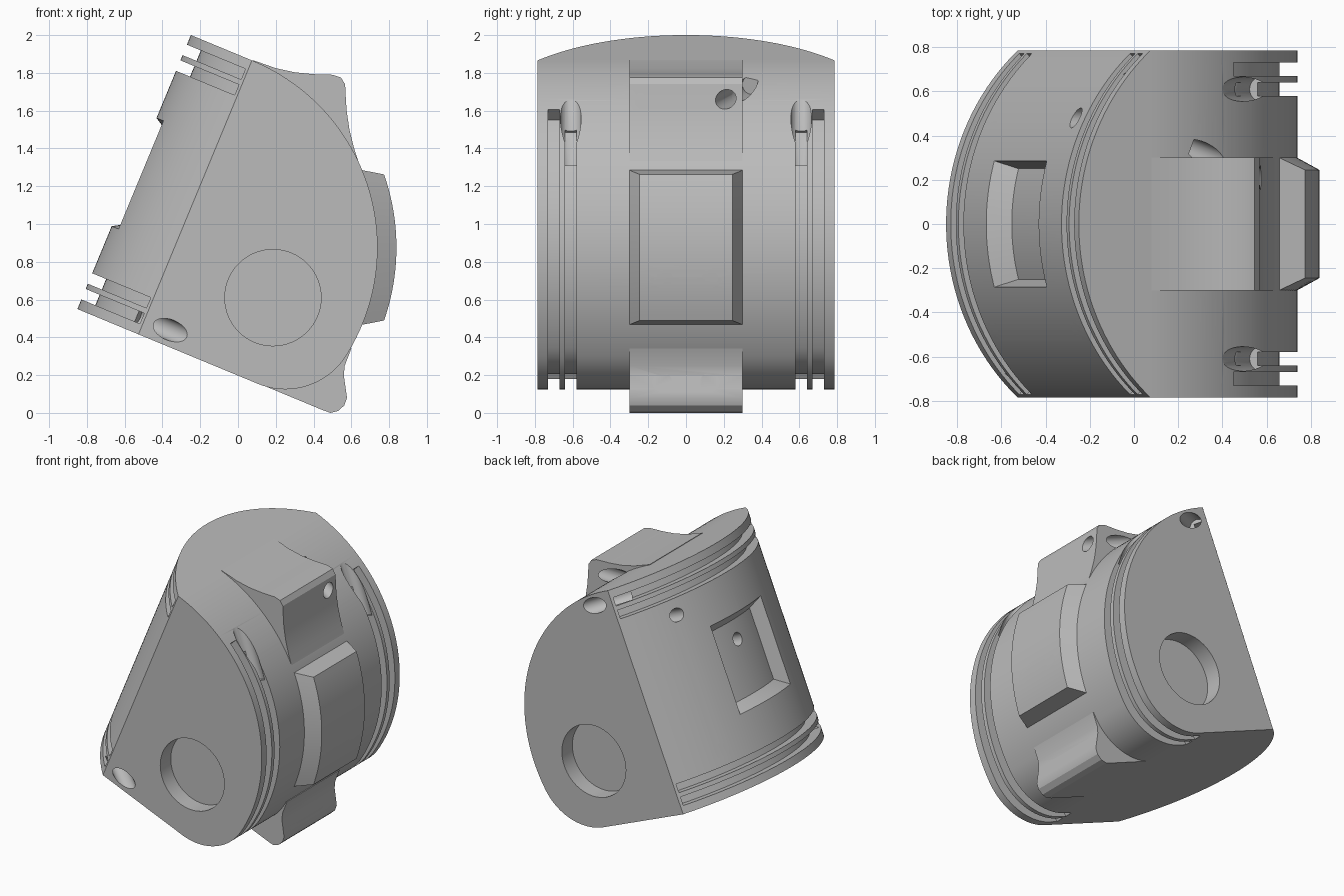
import bpy, bmesh
from math import radians, sin, cos, asin, hypot, atan2, degrees
from mathutils import Matrix, Vector

cube = bpy.data.objects.get("Cube")
if cube:
    bpy.data.objects.remove(cube)

grey = bpy.data.materials.new("plain grey")
grey.use_nodes = True
GREY = (0.5, 0.5, 0.5, 1)
grey.diffuse_color = GREY
grey.node_tree.nodes["Principled BSDF"].inputs["Base Color"].default_value = GREY

# Frames: (a, b, h) -> side profile extruded along y, or barrel section extruded along the tilted axis
TILT = radians(22.5)
SIDE = Matrix(((1, 0, 0, 0), (0, 0, 1, 0), (0, 1, 0, 0), (0, 0, 0, 1)))
BARREL = Matrix.Translation((-0.55, 0, 1.275)) @ Matrix.Rotation(TILT, 4, 'Y')
TILTED_SIDE = BARREL @ SIDE
HALF = 0.785          # half width of the body
R_BACK = 1.07         # large arc on the +x side
R_BARREL = 1.055      # curved face on the -x side
R_FILLET = 0.38
A = (0.355, HALF - R_BACK)                      # arc centre, tilted frame
FV = -HALF + R_FILLET
F = (A[0] + ((R_BACK - R_FILLET) ** 2 - (FV - A[1]) ** 2) ** 0.5, FV)
JOIN = degrees(atan2(F[1] - A[1], F[0] - A[0]))  # where arc meets fillet
A_WORLD = TILTED_SIDE @ Vector((A[0], A[1], 0))


def arc(c, r, a0, a1, n=40):
    steps = [radians(a0 + (a1 - a0) * i / n) for i in range(n + 1)]
    return [(c[0] + r * cos(t), c[1] + r * sin(t)) for t in steps]


def finish(name, bm, matrix):
    bm.transform(matrix)
    bmesh.ops.recalc_face_normals(bm, faces=bm.faces)
    mesh = bpy.data.meshes.new(name)
    bm.to_mesh(mesh)
    bm.free()
    mesh.materials.append(grey)
    ob = bpy.data.objects.new(name, mesh)
    bpy.context.collection.objects.link(ob)
    return ob


def prism(name, pts, lo, hi, matrix):
    bm = bmesh.new()
    ends = [[bm.verts.new((a, b, h)) for a, b in pts] for h in (lo, hi)]
    for ring in ends:
        bm.faces.new(ring)
    for i in range(len(pts)):
        j = (i + 1) % len(pts)
        bm.faces.new((ends[0][i], ends[0][j], ends[1][j], ends[1][i]))
    return finish(name, bm, matrix)


def curved_block(name, c, mid, inner, outer, matrix, n=20):
    """Drafted block on a cylinder; inner and outer are (radius, half angle, half width)."""
    bm = bmesh.new()
    rows = []
    for i in range(n + 1):
        row = []
        for (r, half, w), sides in ((inner, (-1, 1)), (outer, (1, -1))):
            t = radians(mid + half * (2 * i / n - 1))
            row += [bm.verts.new((c[0] + r * cos(t), c[1] + r * sin(t), s * w)) for s in sides]
        rows.append(row)
    for p, q in zip(rows, rows[1:]):
        for k in range(4):
            m = (k + 1) % 4
            bm.faces.new((p[k], p[m], q[m], q[k]))
    bm.faces.new(rows[0])
    bm.faces.new(rows[-1])
    return finish(name, bm, matrix)


def bore(p, q, r, matrix=Matrix(), n=32):
    p, q = Vector(p), Vector(q)
    bm = bmesh.new()
    bmesh.ops.create_cone(bm, cap_ends=True, segments=n, radius1=r, radius2=r, depth=(q - p).length)
    turn = (q - p).to_track_quat('Z', 'Y').to_matrix().to_4x4()
    return finish("cutter", bm, matrix @ Matrix.Translation((p + q) / 2) @ turn)


def apply_boolean(target, cutter, operation='DIFFERENCE'):
    mod = target.modifiers.new("cut", 'BOOLEAN')
    mod.object, mod.operation, mod.solver = cutter, operation, 'EXACT'
    bpy.context.view_layer.objects.active = target
    bpy.ops.object.modifier_apply(modifier=mod.name)


# Main body: tilted profile trimmed by the barrel face
outline = [(-0.1, HALF)] + arc(A, R_BACK, 90, JOIN, 64) + arc(F, R_FILLET, JOIN, -90, 32)[1:] + [(-0.1, -HALF)]
body = prism("body", outline, -HALF, HALF, TILTED_SIDE)
BC = (R_BARREL, 0)
edge = degrees(asin(HALF / R_BARREL))
section = arc(BC, R_BARREL, 180 - edge, 180 + edge, 64)
section = [(3, 1)] + [(section[0][0], 1)] + section + [(section[-1][0], -1), (3, -1)]
trim = prism("cutter", section, -2, 2, BARREL)
apply_boolean(body, trim, 'INTERSECT')

# Lugs and raised pad
upper_lug = prism("upper_lug", [
    (0.08, 1.867), (0.2, 1.825), (0.3, 1.803), (0.4, 1.793), (0.5, 1.79), (0.545, 1.775),
    (0.567, 1.74), (0.57, 1.68), (0.575, 1.6), (0.59, 1.5), (0.615, 1.4), (0.65, 1.29),
    (0.5, 1.3), (0.05, 1.75)], -0.3, 0.3, SIDE)
lower_lug = prism("lower_lug", [
    (0.13, 0.147), (0.45, 0.014), (0.49, 0), (0.53, 0.01), (0.563, 0.04), (0.577, 0.08),
    (0.57, 0.13), (0.56, 0.2), (0.565, 0.25), (0.6, 0.34), (0.3, 0.4)], -0.3, 0.3, SIDE)
back_pad = curved_block("back_pad", (A_WORLD.x, A_WORLD.z), 0, (1.05, 23.2, 0.311), (1.17, 19.3, 0.245), SIDE)

body_cuts, upper_cuts, lower_cuts, pad_cuts = [trim], [], [], []
DEPTH, LIP = 0.08, 0.05
GROOVES = ((0.67, 0.73), (0.58, 0.64))          # outer and inner groove, from the middle

for s in (-1, 1):
    # Grooves around the arc side, running out through the fillet
    for (lo, hi), top in zip(GROOVES, (43, 38)):
        band = []
        for off, flip in ((LIP, 1), (-DEPTH, -1)):
            path = arc(A, R_BACK + off, top + 22.5, JOIN) + arc(F, R_FILLET + off, JOIN, -100, 24)[1:]
            band += path[::flip]
        body_cuts.append(prism("cutter", band, s * lo, s * hi, TILTED_SIDE))
    # Straight bore leaving the inner groove
    t = radians(19)
    start = Vector((A_WORLD.x + cos(t), s * 0.61, A_WORLD.z + sin(t)))
    along = Vector((-sin(t), 0, cos(t)))
    body_cuts.append(bore(start + along * 0.12, start + along * 0.75, 0.055))

    # Grooves around the barrel face
    for lo, hi in GROOVES:
        band = arc(BC, R_BARREL + LIP, 133, 227) + arc(BC, R_BARREL - DEPTH, 227, 133)
        body_cuts.append(prism("cutter", band, s * lo, s * hi, BARREL))
    # Bores breaking out through the flat side faces
    for side in (-1, 1):
        t = radians(54.6)
        exit_point = Vector((R_BARREL - 0.963 * cos(t), side * HALF, s * 0.7))
        along = Vector((sin(t), side * cos(t), 0))
        body_cuts.append(bore(exit_point - along * 0.25, exit_point + along * 0.2, 0.055, BARREL))
        # Screw holes near the barrel corners
        body_cuts.append(bore((-0.1, side * 0.48, s * 0.47), (0.3, side * 0.48, s * 0.47), 0.045, BARREL))
    # Screw holes in the recess floor
    body_cuts.append(bore((0, 0, s * 0.12), (0.25, 0, s * 0.12), 0.045, BARREL))
    # Round pocket in each flat side
    body_cuts.append(bore((0.185, s * 0.9, 0.61), (0.185, s * (HALF - 0.12), 0.61), 0.255, n=64))

    # Holes in the lugs and pad
    hole = bore((0.68, s * 0.165, 1.635), (0.25, s * 0.345, 1.735), 0.05)
    upper_cuts.append(hole)
    body_cuts.append(hole)
    hole = bore((0.7, s * 0.12, 0.16), (0.35, s * 0.12, 0.16), 0.05)
    lower_cuts.append(hole)
    body_cuts.append(hole)
    hole = bore((0.95, s * 0.12, 0.71), (0.6, s * 0.12, 0.71), 0.05)
    pad_cuts.append(hole)
    body_cuts.append(hole)

# Recess with drafted walls in the barrel face
body_cuts.append(curved_block("cutter", BC, 180, (0.955, 15.2, 0.25), (1.1, 15.9, 0.337), BARREL))

for part, cuts in ((body, body_cuts[1:]), (upper_lug, upper_cuts), (lower_lug, lower_cuts), (back_pad, pad_cuts)):
    for cutter in cuts:
        apply_boolean(part, cutter)
for cutter in body_cuts:
    bpy.data.objects.remove(cutter)

# Smooth curved faces, keep crisp edges
for part in (body, upper_lug, lower_lug, back_pad):
    bpy.ops.object.select_all(action='DESELECT')
    part.select_set(True)
    bpy.context.view_layer.objects.active = part
    bpy.ops.object.shade_smooth_by_angle(angle=radians(28))
